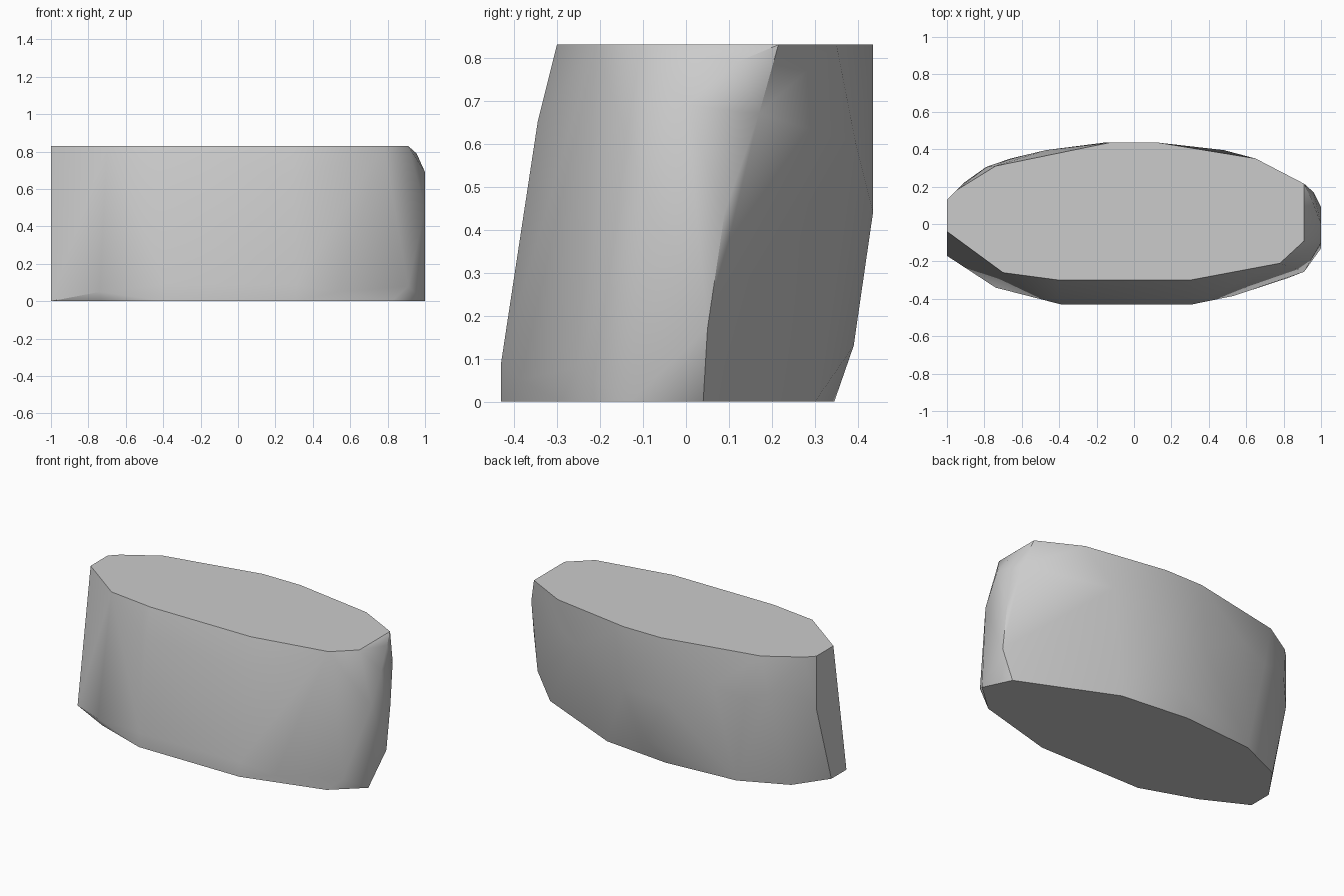
import bpy
import bmesh
import math

# Remove the default object only
default_cube = bpy.data.objects.get("Cube")
if default_cube:
    bpy.data.objects.remove(default_cube, do_unlink=True)


def make_material(name, colour):
    material = bpy.data.materials.new(name)
    material.use_nodes = True
    material.diffuse_color = colour
    shader = next(node for node in material.node_tree.nodes
                  if node.type == "BSDF_PRINCIPLED")
    shader.inputs["Base Color"].default_value = colour
    return material


def wrap_outlines(name, outlines, extra_corners, material):
    """Wrap flat outlines, keyed by height, and loose corners in one faceted skin."""
    bm = bmesh.new()
    for height, outline in outlines.items():
        for x, y in outline:
            bm.verts.new((x, y, height))
    for corner in extra_corners:
        bm.verts.new(corner)

    # The hull leaves inner points behind, which are deleted
    hull = bmesh.ops.convex_hull(bm, input=bm.verts[:])
    leftover = {item for item in hull["geom_interior"] + hull["geom_unused"]
                if isinstance(item, bmesh.types.BMVert)}
    bmesh.ops.delete(bm, geom=list(leftover), context="VERTS")
    bmesh.ops.dissolve_limit(bm, angle_limit=math.radians(1),
                             verts=bm.verts[:], edges=bm.edges[:])
    bmesh.ops.recalc_face_normals(bm, faces=bm.faces[:])

    mesh = bpy.data.meshes.new(name)
    bm.to_mesh(mesh)
    bm.free()
    mesh.materials.append(material)
    block = bpy.data.objects.new(name, mesh)
    bpy.context.collection.objects.link(block)
    return block


# Flat bottom and top, leaning backwards as the block rises
TOP = 0.83
outlines = {
    0: [(-1, -.17), (-.73, -.31), (-.39, -.43), (.31, -.43), (.82, -.29),
        (1, -.13), (.92, .04), (.34, .3), (-.1, .345), (-.57, .31),
        (-.86, .18), (-1, -.02)],
    TOP: [(-1, -.04), (-.7, -.26), (-.4, -.3), (.3, -.3), (.78, -.21),
          (.91, -.09), (.91, .215), (.65, .35), (.13, .435), (-.13, .435),
          (-.74, .31), (-.95, .18), (-1, .13)],
}

# Front foot, bulging back and worn end
worn_corners = [
    (-.74, -.34, .05), (-.39, -.43, .09), (.31, -.43, .09),
    (.53, -.385, .05), (.91, -.255, .08), (-.4, -.345, .65), (.3, -.345, .65),
    (0, .39, .13), (-.16, .435, .44), (.13, .435, .44),
    (.48, .395, .6), (-.47, .395, .6), (-.66, .35, .55), (-.79, .305, .6),
    (-.91, .22, .6), (-1, .13, .5),
    (1, .05, .17), (1, .09, .44), (.96, .17, .67), (1, 0, .69), (1, -.1, .5),
    (.955, .12, .79),
]

stone = make_material("stone grey", (.6, .6, .6, 1))
stone_block = wrap_outlines("stone_block", outlines, worn_corners, stone)

# Soft sides with crisp rims
bpy.ops.object.select_all(action="DESELECT")
stone_block.select_set(True)
bpy.context.view_layer.objects.active = stone_block
bpy.ops.object.shade_smooth_by_angle(angle=math.radians(35))
